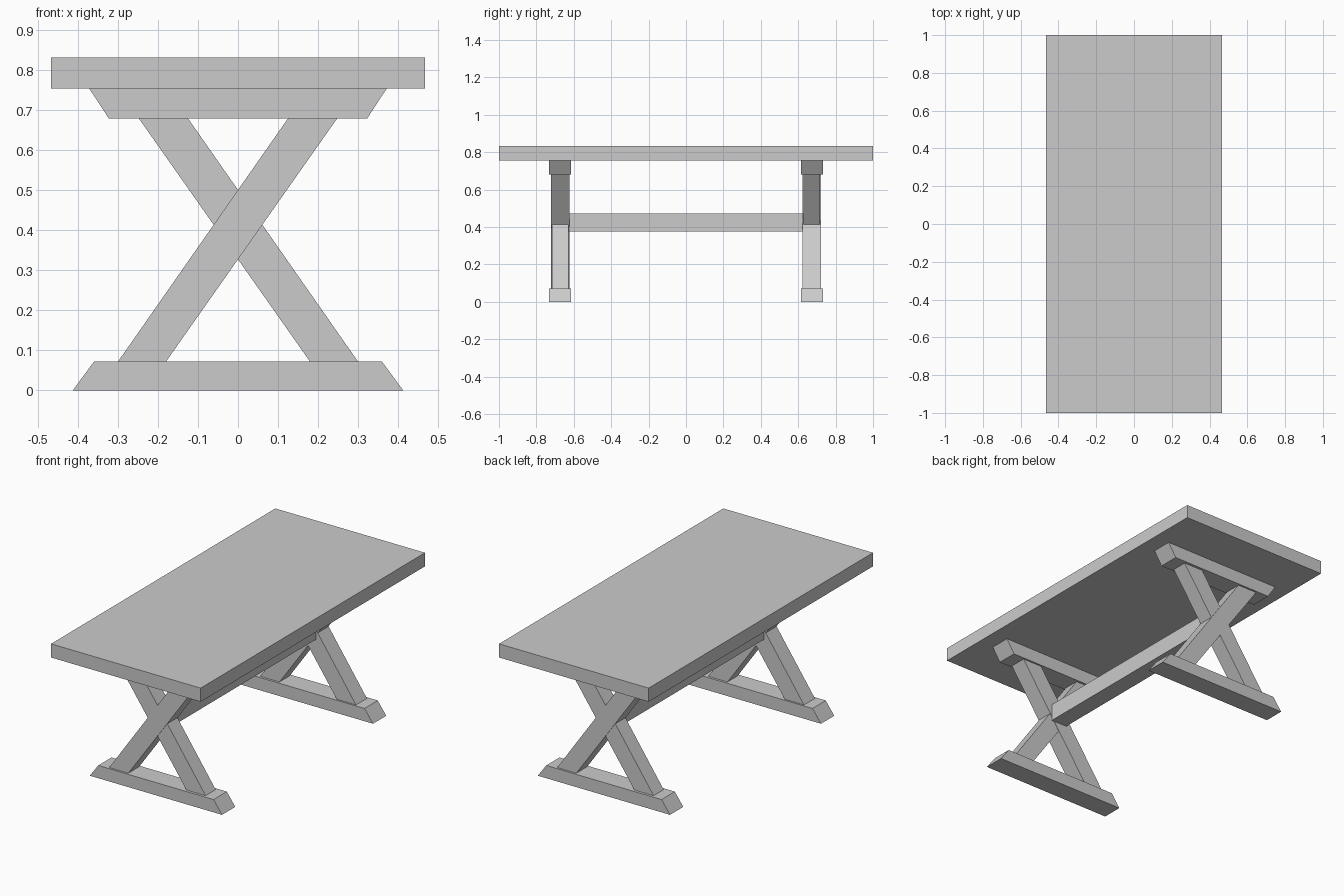
import bpy
import bmesh

if "Cube" in bpy.data.objects:
    bpy.data.objects.remove(bpy.data.objects["Cube"], do_unlink=True)

# Single plain finish
COLOUR = (0.6, 0.6, 0.6, 1)
finish = bpy.data.materials.new("plain_grey")
finish.use_nodes = True
finish.diffuse_color = COLOUR
finish.node_tree.nodes["Principled BSDF"].inputs["Base Color"].default_value = COLOUR


def prism(name, profile, y0, y1, turn=1):
    """Extrude an x-z profile along y; turn=-1 spins it half a turn about z."""
    bm = bmesh.new()
    face = bm.faces.new([bm.verts.new((turn * x, turn * y0, z)) for x, z in profile])
    moved = bmesh.ops.extrude_face_region(bm, geom=[face])["geom"]
    bmesh.ops.translate(bm, vec=(0, turn * (y1 - y0), 0),
                        verts=[v for v in moved if isinstance(v, bmesh.types.BMVert)])
    bmesh.ops.recalc_face_normals(bm, faces=bm.faces)
    mesh = bpy.data.meshes.new(name)
    bm.to_mesh(mesh)
    bm.free()
    mesh.materials.append(finish)
    obj = bpy.data.objects.new(name, mesh)
    bpy.context.collection.objects.link(obj)
    return obj


def trapezoid(low_half, high_half, z0, z1):
    return [(-low_half, z0), (low_half, z0), (high_half, z1), (-high_half, z1)]


FOOT_TOP, BAR_BOTTOM, TOP_BOTTOM, TOP = 0.072, 0.68, 0.755, 0.832

# Top board and long stretcher between the trestles
prism("table_top", trapezoid(0.467, 0.467, TOP_BOTTOM, TOP), -1, 1)
prism("stretcher", trapezoid(0.05, 0.05, 0.375, 0.472), -0.625, 0.625)

# Crossed leg leaning from the low -x side to the high +x side
leg = [(-0.3, FOOT_TOP), (-0.18, FOOT_TOP), (0.248, BAR_BOTTOM), (0.125, BAR_BOTTOM)]
opposite_leg = [(-x, z) for x, z in leg]

# Two trestles, the back one a half turn of the front one
for end, turn in (("front", 1), ("back", -1)):
    prism(end + "_foot", trapezoid(0.413, 0.36, 0, FOOT_TOP), -0.732, -0.614, turn)
    prism(end + "_support_bar", trapezoid(0.323, 0.372, BAR_BOTTOM, TOP_BOTTOM),
          -0.732, -0.614, turn)
    prism(end + "_outer_leg", leg, -0.721, -0.624, turn)
    prism(end + "_inner_leg", opposite_leg, -0.717, -0.627, turn)
